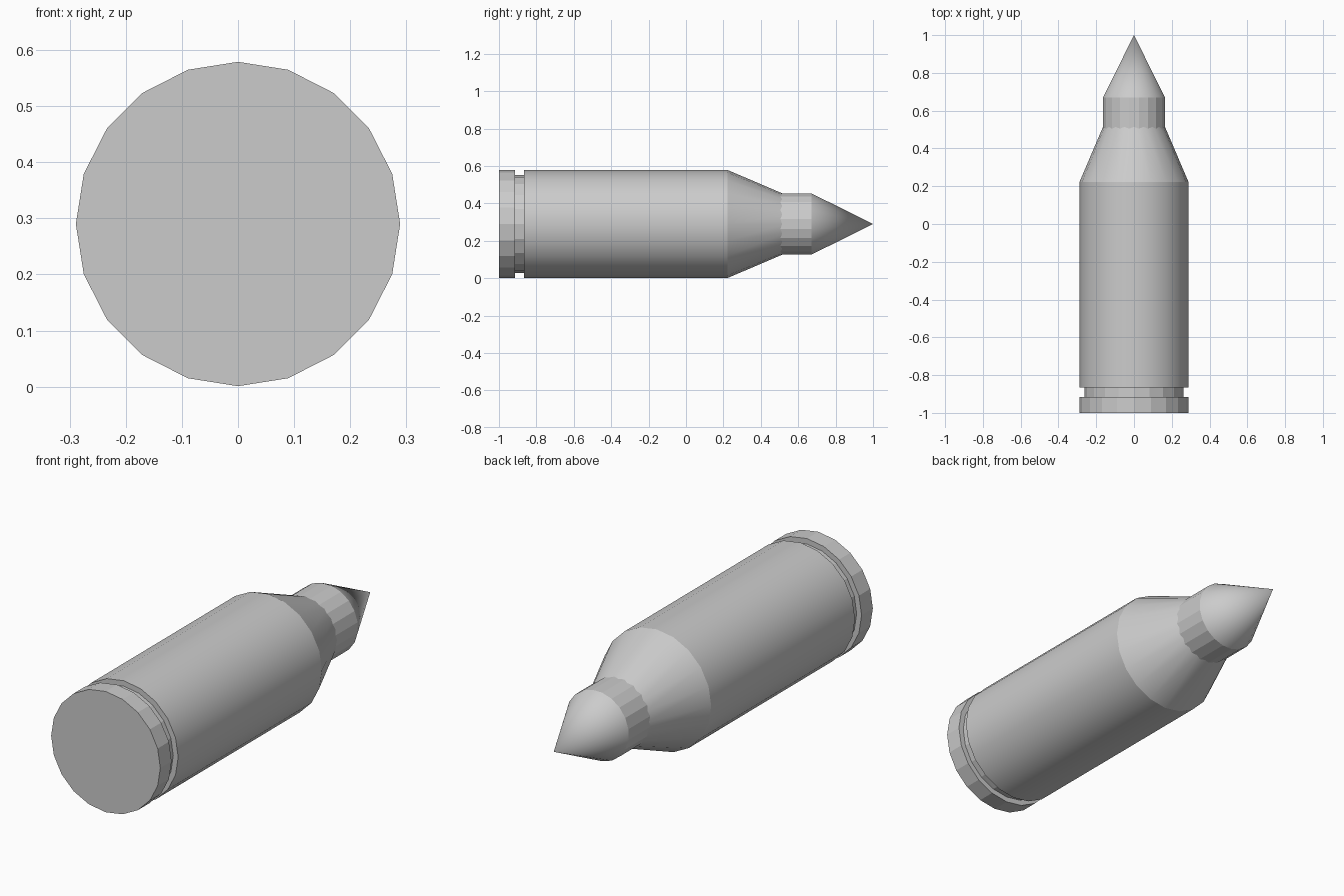
import bpy
import math

cube = bpy.data.objects.get("Cube")
if cube:
    bpy.data.objects.remove(cube, do_unlink=True)

SIDES = 20
RADIUS = 0.289
CENTRE_Z = 0.29

metal = bpy.data.materials.new("plain grey metal")
metal.use_nodes = True
metal.diffuse_color = (0.6, 0.6, 0.6, 1)
metal.node_tree.nodes["Principled BSDF"].inputs["Base Color"].default_value = (0.6, 0.6, 0.6, 1)


def section(name, y0, y1, r0, r1, smooth=False, turn=0.0):
    """Round section along y, from radius r0 at y0 to r1 at y1."""
    bpy.ops.mesh.primitive_cone_add(
        vertices=SIDES, radius1=r0, radius2=r1, depth=y1 - y0,
        location=(0, (y0 + y1) / 2, CENTRE_Z), rotation=(-math.pi / 2, 0, 0))
    obj = bpy.context.object
    obj.name = name
    obj.rotation_euler.rotate_axis("Z", turn)
    obj.data.materials.append(metal)
    if smooth:
        bpy.ops.object.shade_smooth_by_angle(angle=math.radians(35))
    return obj


half_step = math.pi / SIDES

# Base rim and extractor groove
section("base_rim", -1.0, -0.915, RADIUS, RADIUS)
section("groove", -0.93, -0.85, 0.263, 0.263)

# Case body and its tapered shoulder
section("case_body", -0.865, 0.222, RADIUS, RADIUS, smooth=True)
section("shoulder", 0.222, 0.535, RADIUS, 0.155, smooth=True)

# Faceted neck, turned half a side against the shoulder, and pointed tip
section("neck", 0.48, 0.67, 0.166, 0.166, turn=half_step)
section("tip", 0.67, 1.0, 0.166, 0.0, smooth=True, turn=half_step)
